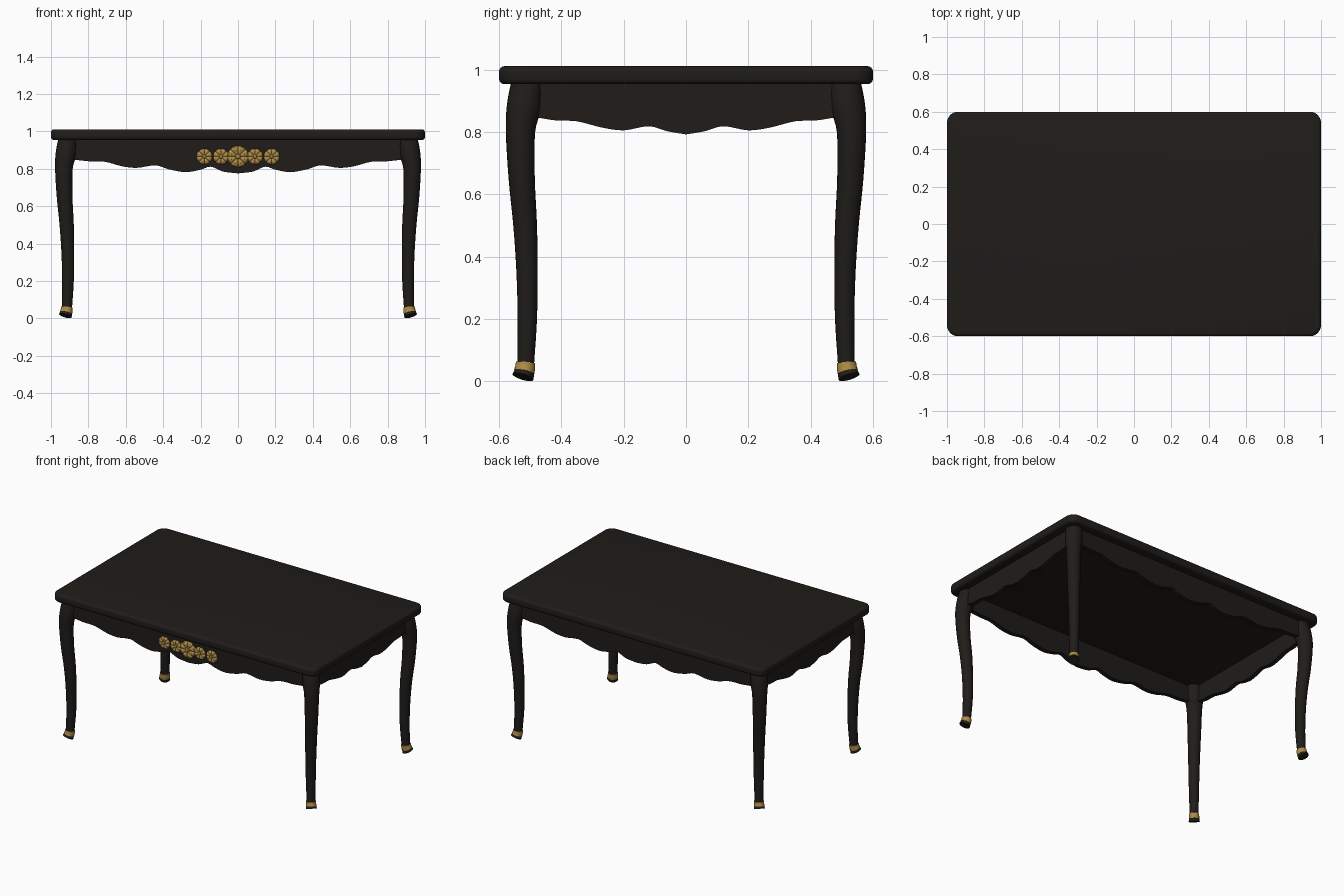
import bpy, bmesh
from math import sin, cos, pi, radians
from mathutils import Vector

if "Cube" in bpy.data.objects:
    bpy.data.objects.remove(bpy.data.objects["Cube"])


def material(name, rgb):
    m = bpy.data.materials.new(name)
    m.diffuse_color = (*rgb, 1)
    m.use_nodes = True
    m.node_tree.nodes["Principled BSDF"].inputs["Base Color"].default_value = m.diffuse_color
    return m


BLACK = material("black_lacquer", (0.014, 0.012, 0.010))
GOLD = material("gilt", (0.42, 0.26, 0.06))


def finish(name, bm, mat, angle=35):
    bmesh.ops.recalc_face_normals(bm, faces=bm.faces)
    me = bpy.data.meshes.new(name)
    bm.to_mesh(me)
    bm.free()
    me.materials.append(mat)
    ob = bpy.data.objects.new(name, me)
    bpy.context.collection.objects.link(ob)
    bpy.ops.object.select_all(action='DESELECT')
    ob.select_set(True)
    bpy.context.view_layer.objects.active = ob
    bpy.ops.object.shade_smooth_by_angle(angle=radians(angle))
    return ob


def smooth_points(pts, n=4):
    """Catmull-Rom interpolation through a short list of points."""
    p = [Vector(q) for q in pts]
    p = [2 * p[0] - p[1]] + p + [2 * p[-1] - p[-2]]
    out = []
    for i in range(1, len(p) - 2):
        a, b, c, d = p[i - 1:i + 3]
        for k in range(n):
            t = k / n
            out.append(0.5 * (2 * b + (c - a) * t + (2 * a - 5 * b + 4 * c - d) * t * t
                              + (3 * b - a - 3 * c + d) * t ** 3))
    return out + [p[-2]]


# Table top: slab with rounded corners and softened rims
bm = bmesh.new()
bmesh.ops.create_cube(bm, size=1)
for v in bm.verts:
    v.co = (v.co.x * 2, v.co.y * 1.2, 0.982 + v.co.z * 0.058)
upright = [e for e in bm.edges if abs(e.verts[0].co.z - e.verts[1].co.z) > 0.01]
bmesh.ops.bevel(bm, geom=upright, offset=0.06, segments=8, profile=0.5, affect='EDGES')
rim = [e for e in bm.edges if abs(e.verts[0].co.z - e.verts[1].co.z) < 0.001]
bmesh.ops.bevel(bm, geom=rim, offset=0.018, segments=4, profile=0.5, affect='EDGES')
finish("table_top", bm, BLACK)


# Aprons: scalloped boards, half outline given as (distance from middle, z)
def apron(name, half, axis, outer, thick=0.03):
    right = smooth_points(half)
    low = [Vector((-p.x, p.y)) for p in reversed(right[1:])] + right
    bm = bmesh.new()

    def vert(u, depth, z):
        return bm.verts.new((u, depth, z) if axis == 'x' else (depth, u, z))

    inner = outer - thick if outer > 0 else outer + thick
    cols = [[vert(p.x, d, z) for d, z in ((outer, p.y), (outer, 0.965), (inner, 0.965), (inner, p.y))]
            for p in low]
    for a, b in zip(cols, cols[1:]):
        for k in range(4):
            bm.faces.new((a[k], b[k], b[(k + 1) % 4], a[(k + 1) % 4]))
    bm.faces.new(cols[0])
    bm.faces.new(cols[-1])
    finish(name, bm, BLACK)


LONG = [(0, .775), (.08, .785), (.145, .811), (.2, .795), (.28, .782), (.37, .797), (.44, .818),
        (.54, .805), (.62, .813), (.71, .837), (.8, .84), (.91, .853)]
SHORT = [(0, .792), (.06, .802), (.12, .818), (.2, .805), (.27, .814), (.35, .834), (.42, .837),
         (.51, .852)]
apron("front_apron", LONG, 'x', -0.54)
apron("back_apron", LONG, 'x', 0.54)
apron("left_apron", SHORT, 'y', -0.94)
apron("right_apron", SHORT, 'y', 0.94)

# Cabriole legs: (y of centre, z, radius), curving along the corner diagonal
LEG = [(.508, .965, .051), (.520, .88, .055), (.531, .80, .047), (.527, .65, .042), (.516, .5, .038),
       (.510, .35, .034), (.509, .2, .031), (.514, .06, .027)]
SABOT = [(.5145, .06, .031), (.516, .045, .032), (.519, .03, .033)]
FOOT = [(.514, .06, .027), (.5175, .034, .031), (.523, .014, .035)]


def sweep(name, pts, sx, sy, mat, sides=24):
    path = smooth_points(pts)
    bm = bmesh.new()
    rings = []
    for i, p in enumerate(path):
        a, b = path[max(i - 1, 0)], path[min(i + 1, len(path) - 1)]
        tan = Vector((b.x - a.x, b.x - a.x, b.y - a.y)).normalized()
        side = Vector((1, -1, 0)).normalized()
        out = side.cross(tan).normalized()
        c = Vector((0.4 + p.x, p.x, p.y))
        ring = []
        for k in range(sides):
            t = 2 * pi * k / sides
            q = c + p.z * (side * cos(t) + out * sin(t))
            ring.append(bm.verts.new((q.x * sx, q.y * sy, q.z)))
        rings.append(ring)
    for a, b in zip(rings, rings[1:]):
        for k in range(sides):
            bm.faces.new((a[k], a[(k + 1) % sides], b[(k + 1) % sides], b[k]))
    bm.faces.new(rings[0])
    bm.faces.new(rings[-1])
    finish(name, bm, mat)


for fb, sy in (("front", -1), ("back", 1)):
    for lr, sx in (("left", -1), ("right", 1)):
        sweep(f"{fb}_{lr}_leg", LEG, sx, sy, BLACK)
        sweep(f"{fb}_{lr}_foot_band", SABOT, sx, sy, GOLD)
        sweep(f"{fb}_{lr}_foot", FOOT, sx, sy, BLACK)


# Gilt rosettes: petalled domes on the front apron
def rosette(name, x, radius, depth, petals=8):
    n = petals * 8
    bm = bmesh.new()
    rings = []
    for f, h in ((1, 0), (1, .35), (.9, .75), (.65, 1), (.4, .8), (.25, .65), (.2, 1), (.1, 1.15)):
        ring = []
        for k in range(n):
            t = 2 * pi * k / n
            lobe = abs(sin(petals * t / 2)) ** 0.5 if f > 0.3 else 1
            r = radius * f * (0.93 + 0.07 * lobe)
            d = depth * h * (0.6 + 0.4 * lobe)
            ring.append(bm.verts.new((x + r * cos(t), -0.538 - d, 0.865 + r * sin(t))))
        rings.append(ring)
    for a, b in zip(rings, rings[1:]):
        for k in range(n):
            bm.faces.new((a[k], a[(k + 1) % n], b[(k + 1) % n], b[k]))
    bm.faces.new(rings[0])
    bm.faces.new(rings[-1])
    finish(name, bm, GOLD)


rosette("centre_rosette", 0, 0.058, 0.022)
for lr, s in (("left", -1), ("right", 1)):
    rosette(f"{lr}_inner_rosette", s * 0.091, 0.042, 0.015)
    rosette(f"{lr}_outer_rosette", s * 0.18, 0.042, 0.015)
